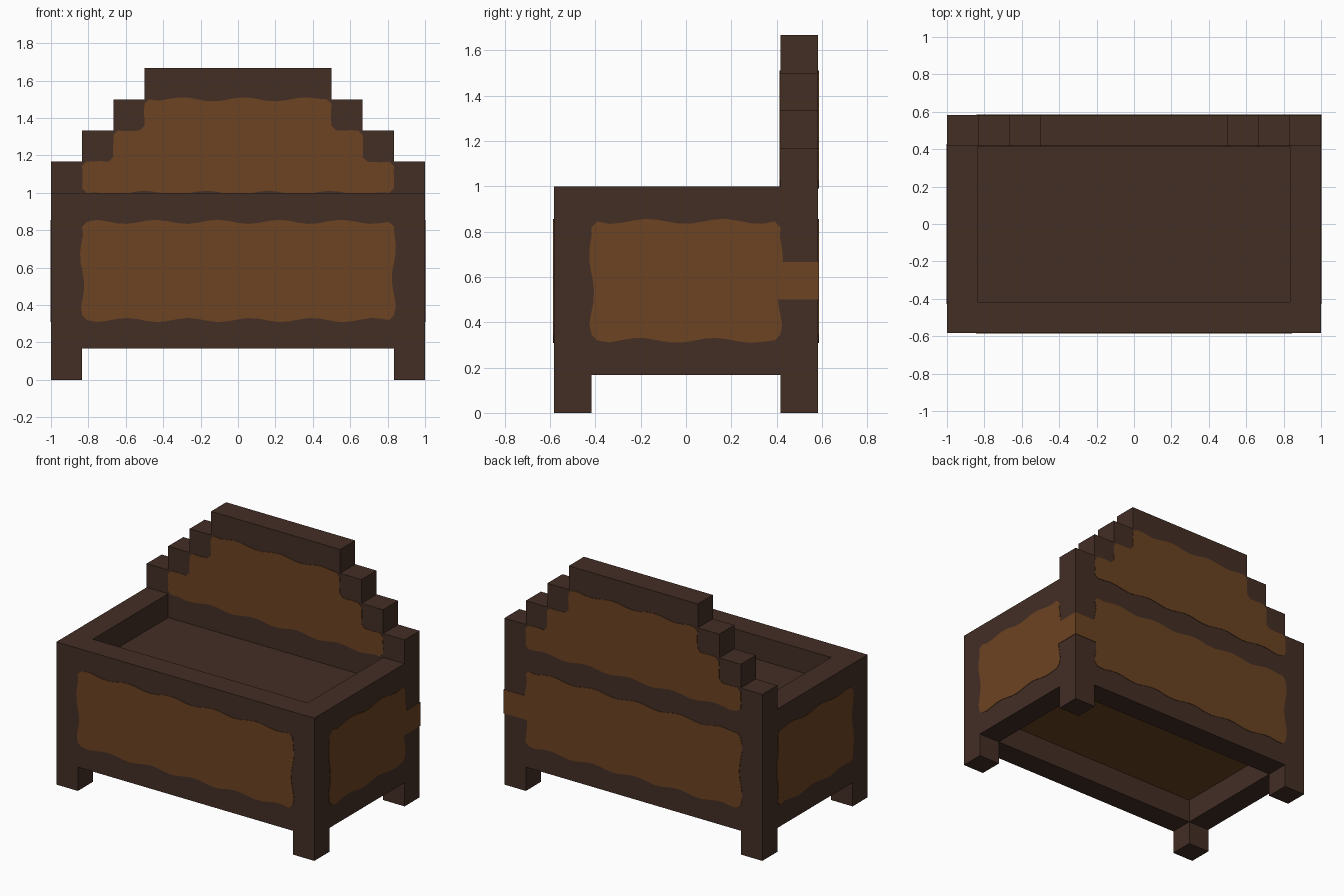
import bpy, bmesh, math
from mathutils import Vector

U = 1 / 6                    # plank thickness, the module of the whole piece
HX, HY = 6 * U, 3.5 * U      # half width and half depth

cube = bpy.data.objects.get("Cube")
if cube:
    bpy.data.objects.remove(cube, do_unlink=True)


def material(name, srgb):
    linear = [(c / 255 / 12.92 if c < 11 else ((c / 255 + 0.055) / 1.055) ** 2.4) for c in srgb]
    m = bpy.data.materials.new(name)
    m.use_nodes = True
    m.diffuse_color = (*linear, 1)
    m.node_tree.nodes["Principled BSDF"].inputs["Base Color"].default_value = (*linear, 1)
    return m


dark = material("dark wood", (67, 46, 37))
warm = material("warm wood", (108, 67, 34))


def finish(bm, name, *mats):
    bmesh.ops.recalc_face_normals(bm, faces=bm.faces)
    mesh = bpy.data.meshes.new(name)
    bm.to_mesh(mesh)
    bm.free()
    for m in mats:
        mesh.materials.append(m)
    obj = bpy.data.objects.new(name, mesh)
    bpy.context.collection.objects.link(obj)
    return obj


def add_box(bm, lo, hi):
    lo, hi = Vector(lo), Vector(hi)
    verts = bmesh.ops.create_cube(bm, size=1)["verts"]
    bmesh.ops.scale(bm, vec=hi - lo, verts=verts)
    bmesh.ops.translate(bm, vec=(lo + hi) / 2, verts=verts)


def extruded(points, depth, name, mat):
    """Fill an outline of 3D points and push it along the depth vector."""
    bm = bmesh.new()
    face = bm.faces.new([bm.verts.new(p) for p in points])
    top = bmesh.ops.extrude_face_region(bm, geom=[face])["geom"]
    bmesh.ops.translate(bm, vec=depth, verts=[g for g in top if isinstance(g, bmesh.types.BMVert)])
    return finish(bm, name, mat)


# Body: a box hollowed one plank deep from above and below
bm = bmesh.new()
add_box(bm, (-HX, -HY, U), (HX, HY, 6 * U))
bm.normal_update()
for face in [f for f in bm.faces if abs(f.normal.z) > 0.5]:
    up = face.normal.z
    bmesh.ops.inset_region(bm, faces=[face], thickness=U, use_even_offset=True)
    pan = bmesh.ops.extrude_discrete_faces(bm, faces=[face])["faces"][0]
    bmesh.ops.translate(bm, vec=(0, 0, -U * up), verts=pan.verts)
    if up < 0:
        pan.material_index = 1
finish(bm, "body", dark, warm)

# Legs
for sx, side in ((1, "left"), (-1, "right")):
    for sy, end in ((-1, "front"), (1, "back")):
        bm = bmesh.new()
        xs = sorted((sx * HX, sx * (HX - U)))
        ys = sorted((sy * HY, sy * (HY - U)))
        add_box(bm, (xs[0], ys[0], 0), (xs[1], ys[1], U))
        finish(bm, f"{end}_{side}_leg", dark)


def stepped(base, half, rise, steps):
    """Symmetric stair outline in (x, z), narrowing one module per step."""
    right = [(half, base)]
    for i in range(steps):
        z = base + rise + i * U
        right += [(half - i * U, z), (half - (i + 1) * U, z)]
    right = right[:-1]
    return right + [(-x, z) for x, z in reversed(right)]


# Stepped backrest
profile = stepped(6 * U, HX, U, 4)
profile = [(math.copysign(3 * U, x) if abs(z - 10 * U) < 0.01 else x, z) for x, z in profile]
extruded([(x, HY - U, z) for x, z in profile], (0, U, 0), "backrest", dark)


def worn_outline(corners, phase, wave=0.011, cut=0.025):
    """Soften the corners of an outline and make its edges gently uneven."""
    pts = [Vector(c) for c in corners]
    out = []
    for i, a in enumerate(pts):
        b = pts[(i + 1) % len(pts)]
        along = (b - a).normalized()
        length = (b - a).length
        normal = Vector((along.y, -along.x))
        n = max(2, round(length / 0.055))
        for k in range(n + 1):
            t = cut + (length - 2 * cut) * k / n
            bump = wave * math.sin(t * 19 + phase + i * 2) if 0 < k < n else 0
            if length < 0.3:
                bump *= 0.3
            out.append(a + along * t + normal * bump)
    return out


def panel(name, corners, place, depth, phase):
    extruded([place(p.x, p.y) for p in worn_outline(corners, phase)], depth, name, warm)


def rect(half, lo, hi):
    return [(half, lo), (half, hi), (-half, hi), (-half, lo)]


# Warm wood panels, thin plates on each outer face
T = 0.003
Z0, Z1 = 0.32, 0.845
wide, narrow = rect(5 * U, Z0, Z1), rect(2.5 * U, Z0, Z1)
crest = stepped(6 * U, 5 * U, U, 3)
panel("front_panel", wide, lambda x, z: (x, -HY, z), (0, -T, 0), 0.5)
panel("back_panel", wide, lambda x, z: (x, HY, z), (0, T, 0), 2)
panel("left_panel", narrow, lambda y, z: (HX, y, z), (T, 0, 0), 1)
panel("right_panel", narrow, lambda y, z: (-HX, y, z), (-T, 0, 0), 3)
panel("backrest_front_panel", crest, lambda x, z: (x, HY - U, z), (0, -T, 0), 1.5)
panel("backrest_back_panel", crest, lambda x, z: (x, HY, z), (0, T, 0), 4)

# Warm band wrapped round the back left post
bm = bmesh.new()
add_box(bm, (HX, HY - U - 0.02, 3 * U), (HX + T, HY + T, 4 * U))
add_box(bm, (HX - U - 0.02, HY, 3 * U), (HX, HY + T, 4 * U))
finish(bm, "post_band", warm)
